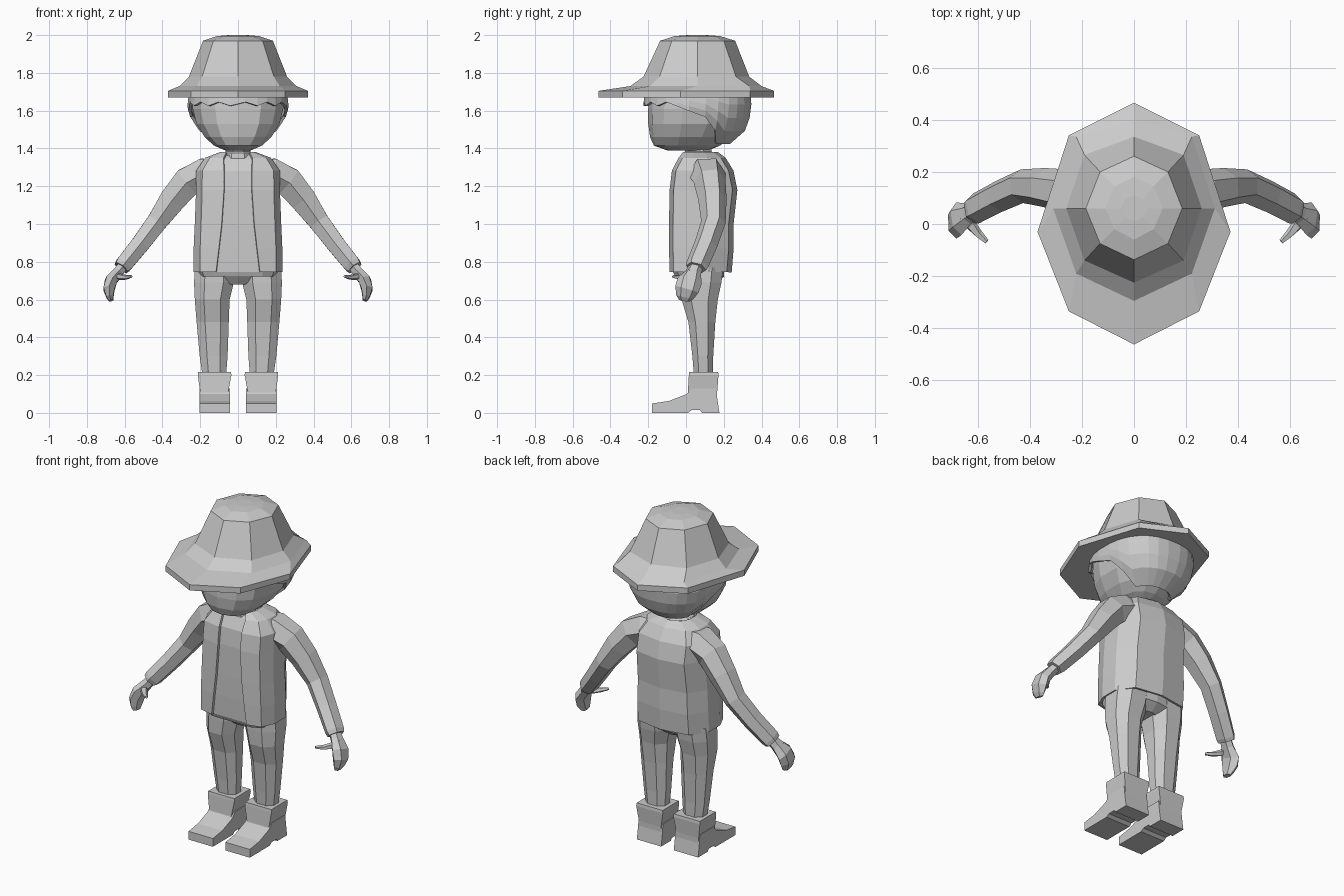
import bpy, bmesh, math
from mathutils import Vector

if "Cube" in bpy.data.objects:
    bpy.data.objects.remove(bpy.data.objects["Cube"])

grey = bpy.data.materials.new("plain grey")
grey.diffuse_color = (0.6, 0.6, 0.6, 1)
grey.use_nodes = True
grey.node_tree.nodes["Principled BSDF"].inputs["Base Color"].default_value = grey.diffuse_color


def loft(name, rings, closed=True, caps=True, thick=0, mirror=False):
    """Skin a list of equal-length point rings into one flat-shaded object."""
    bm = bmesh.new()
    rows = [[bm.verts.new(p) for p in r] for r in rings]
    n = len(rows[0])
    for a, b in zip(rows, rows[1:]):
        for i in range(n if closed else n - 1):
            j = (i + 1) % n
            bm.faces.new((a[i], a[j], b[j], b[i]))
    if caps and closed:
        bm.faces.new(rows[0][::-1])
        bm.faces.new(rows[-1])
    if mirror:
        g = bmesh.ops.duplicate(bm, geom=bm.verts[:] + bm.edges[:] + bm.faces[:])["geom"]
        copy = [v for v in g if isinstance(v, bmesh.types.BMVert)]
        bmesh.ops.scale(bm, vec=(-1, 1, 1), verts=copy)
        bmesh.ops.reverse_faces(bm, faces=[f for f in g if isinstance(f, bmesh.types.BMFace)])
    bmesh.ops.recalc_face_normals(bm, faces=bm.faces[:])
    me = bpy.data.meshes.new(name)
    bm.to_mesh(me)
    bm.free()
    me.materials.append(grey)
    ob = bpy.data.objects.new(name, me)
    bpy.context.collection.objects.link(ob)
    if thick:
        m = ob.modifiers.new("thickness", 'SOLIDIFY')
        m.thickness, m.offset = thick, 0
    return ob


def oval(z, w, yf, yb, n=12, cx=0, turn=0, e=1.0):
    """Horizontal ring spanning cx +- w and yf..yb; e < 1 squares it off."""
    cy, d = (yf + yb) / 2, (yb - yf) / 2
    f = lambda v: math.copysign(abs(v) ** e, v) if abs(v) > 1e-6 else 0
    return [(cx + w * f(math.cos(a)), cy + d * f(math.sin(a)), z)
            for a in (2 * math.pi * (i + turn) / n for i in range(n))]


def tube(name, path, n=6):
    """Mirrored limb; path entries are (centre, radius along y, radius across)."""
    pts = [Vector(p[0]) for p in path]
    rings = []
    for i, (_, ry, rc) in enumerate(path):
        t = (pts[min(i + 1, len(pts) - 1)] - pts[max(i - 1, 0)]).normalized()
        b = Vector((0, 1, 0))
        b = (b - b.dot(t) * t).normalized()
        c = t.cross(b)
        rings.append([pts[i] + b * ry * math.cos(a) + c * rc * math.sin(a)
                      for a in (2 * math.pi * k / n for k in range(n))])
    return loft(name, rings, mirror=True)


def octagon(z, w, ymid, yf, yb, sx, y1, y2):
    """Eight-sided hat ring with points at the front, back and sides."""
    return [(0, yf, z), (sx, y1, z), (w, ymid, z), (sx, y2, z),
            (0, yb, z), (-sx, y2, z), (-w, ymid, z), (-sx, y1, z)]


# Hat: wide brim and tapering crown
loft("hat", [
    octagon(1.67, .37, -.03, -.462, .465, .25, -.335, .34),
    octagon(1.705, .37, -.03, -.462, .465, .25, -.335, .34),
    octagon(1.73, .31, .06, -.295, .40, .222, -.19, .335),
    octagon(1.78, .26, .06, -.225, .335, .19, -.14, .265),
    octagon(1.97, .185, .06, -.137, .26, .13, -.075, .2),
    octagon(1.995, .11, .06, -.06, .18, .075, -.02, .145),
    octagon(2.0, .05, .06, .01, .11, .035, .025, .095)])

# Face and lower head
loft("head", [oval(z, w, f, b, 14, turn=.5, e=.85) for z, w, f, b in (
    (1.39, .07, -.10, .12), (1.415, .13, -.17, .18), (1.46, .18, -.19, .24),
    (1.53, .225, -.2, .29), (1.61, .245, -.2, .31), (1.70, .245, -.195, .31))])

# Hair: shell whose lower edge rises from the nape to a jagged fringe
HEAD = [(1.42, .12, -.1, .21), (1.46, .175, -.19, .285), (1.53, .235, -.21, .325),
        (1.62, .262, -.22, .34), (1.72, .25, -.21, .335)]


def hair_point(a, z):
    for p, q in zip(HEAD, HEAD[1:]):
        if z <= q[0]:
            break
    t = (z - p[0]) / (q[0] - p[0])
    w, f, b = (p[k] + (q[k] - p[k]) * t for k in (1, 2, 3))
    s = lambda v: math.copysign(abs(v) ** .85, v)
    return (w * s(math.cos(a)), (f + b) / 2 + (b - f) / 2 * s(math.sin(a)), z)


cols = []
for i in range(28):
    a = 2 * math.pi * (i + .5) / 28
    s = math.sin(a)
    low = 1.43 if s > .4 else 1.5 if s > .2 else 1.57 if s > 0 else 1.6 if s > -.3 else 1.625 + .02 * (i % 2)
    cols.append([hair_point(a, low + (1.70 - low) * k / 4) for k in range(5)])
loft("hair", [[c[k] for c in cols] for k in range(5)], caps=False, thick=.016)

# Neck and collar
loft("neck", [oval(z, w, f, b, 8, turn=.5) for z, w, f, b in (
    (1.33, .10, -.03, .18), (1.375, .085, -.025, .16), (1.385, .07, -.01, .14), (1.43, .075, -.02, .14))])

# Jacket: open front shell.  Rows: height, opening, half width, front y, back y
TORSO = [(.745, .115, .23, -.08, .235), (.87, .1, .228, -.083, .245), (1.0, .085, .222, -.083, .245),
         (1.18, .073, .215, -.08, .265), (1.28, .073, .215, -.068, .245),
         (1.345, .075, .17, -.035, .205), (1.375, .06, .09, -.012, .165)]


def jacket_row(z, o, w, f, b):
    d = b - f
    half = [(o, f, z), (w * .86, f + .02, z), (w, f + d * .3, z), (w, f + d * .62, z),
            (w * .72, b - .025, z)]
    return half + [(0, b, z)] + [(-x, y, q) for x, y, q in half[::-1]]


loft("jacket", [jacket_row(*r) for r in TORSO], closed=False, thick=.014)

# Shirt fills the jacket
loft("shirt", [[(.13, f + .012, z), (w * .82, f + .035, z), (w * .94, f + .11, z), (w * .94, b - .1, z),
                (w * .65, b - .045, z), (-w * .65, b - .045, z), (-w * .94, b - .1, z),
                (-w * .94, f + .11, z), (-w * .82, f + .035, z), (-.13, f + .012, z)]
               if w > .15 else oval(z, w * .9, f + .012, b - .02, 10, turn=-1.5)
               for z, o, w, f, b in [(.722, .1, .22, -.07, .22)] + TORSO])

# Sleeves with cuffs
tube("sleeves", [((.06, .105, 1.275), .09, .075), ((.18, .11, 1.265), .10, .095),
                 ((.265, .125, 1.225), .085, .09), ((.345, .14, 1.13), .075, .08),
                 ((.43, .145, 1.01), .065, .062), ((.52, .105, .89), .062, .056),
                 ((.605, .06, .785), .06, .052), ((.618, .054, .768), .055, .045)])

# Hands: palm with folded fingers, and thumbs
tube("palms", [((.60, .06, .79), .035, .03), ((.635, .04, .745), .042, .032),
               ((.672, .02, .70), .066, .036), ((.683, .005, .655), .064, .034),
               ((.678, -.005, .615), .048, .022), ((.672, -.008, .595), .03, .014)])
tube("thumbs", [((.655, .035, .735), .03, .025), ((.625, -.005, .72), .022, .018),
                ((.595, -.04, .718), .016, .013), ((.565, -.068, .722), .01, .007)], 5)

# Trousers: hips and two tapering legs
loft("hips", [oval(z, w, f, b, 10, turn=.5, e=.7) for z, w, f, b in (
    (.68, .05, .0, .15), (.72, .21, -.03, .2), (.80, .21, -.04, .2))])
loft("legs", [oval(z, (o - i) / 2, f, b, 8, (o + i) / 2, .5, .85) for z, i, o, f, b in (
    (.18, .06, .19, .04, .145), (.30, .05, .208, .03, .148), (.48, .043, .225, .008, .16),
    (.60, .038, .235, -.03, .175), (.69, .015, .24, -.035, .195), (.77, .01, .235, -.035, .205))],
    mirror=True)

# Boots: flared shafts and feet extruded from a side profile
loft("boot_shafts", [[(i, f, z), (o, f, z), (o, b, z), (i, b, z)] for z, i, o, f, b in (
    (.06, .05, .2, .0, .165), (.11, .052, .2, .01, .165), (.20, .035, .213, .015, .172),
    (.217, .037, .211, .017, .17))], mirror=True)
SOLE = [(-.18, 0), (-.18, .05), (-.09, .063), (.005, .1), (.03, .13), (.16, .13),
        (.165, .08), (.177, 0), (.085, 0), (.075, .014), (.03, .014), (.01, 0)]
loft("feet", [[(x, y, z) for y, z in SOLE] for x in (.042, .205)], mirror=True)
